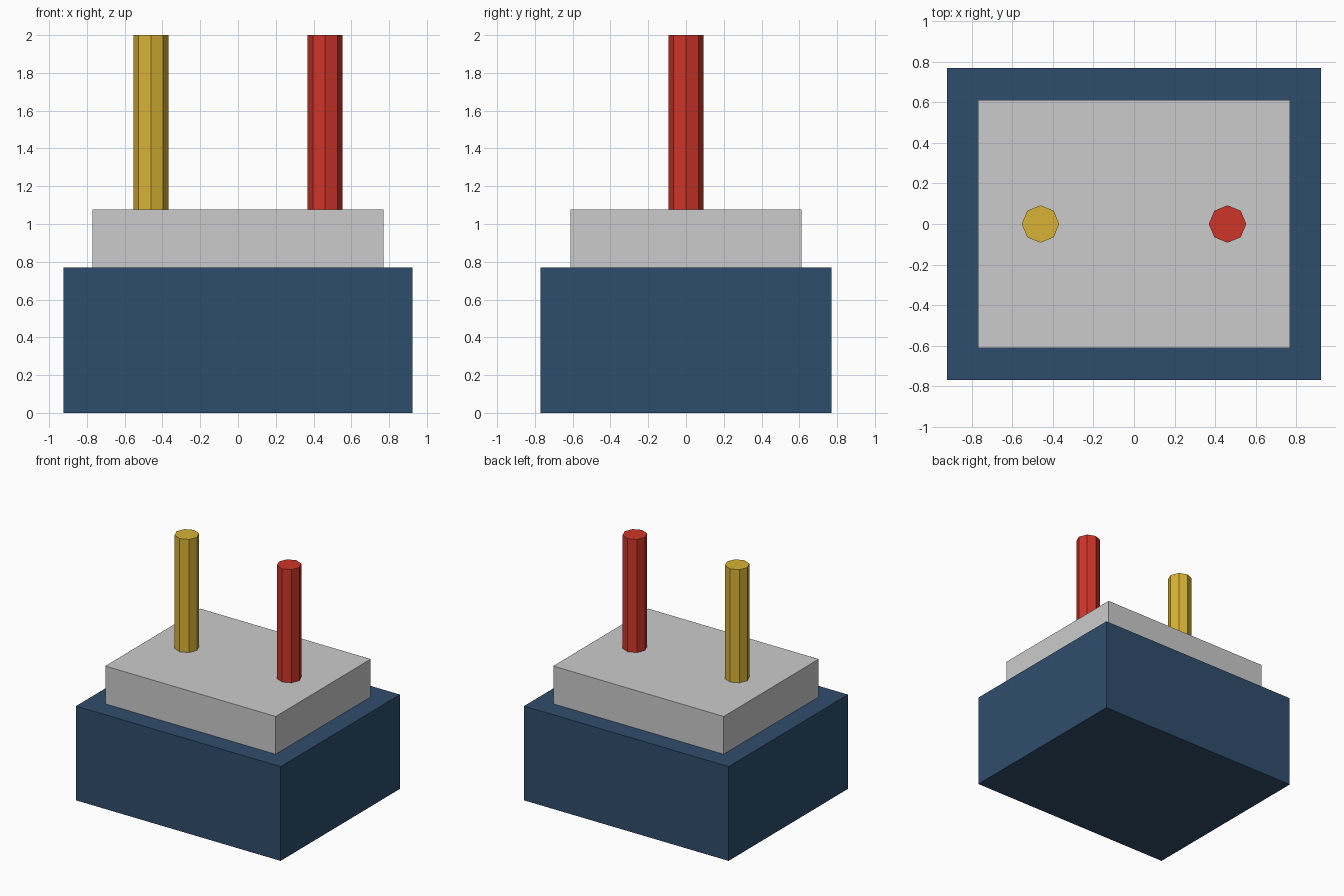
import bpy

if "Cube" in bpy.data.objects:
    bpy.data.objects.remove(bpy.data.objects["Cube"])


def colour(obj, name, rgb):
    mat = bpy.data.materials.new(name)
    mat.diffuse_color = (*rgb, 1.0)
    mat.use_nodes = True
    mat.node_tree.nodes["Principled BSDF"].inputs["Base Color"].default_value = mat.diffuse_color
    obj.data.materials.append(mat)


def box(name, size, z_bottom):
    bpy.ops.mesh.primitive_cube_add(size=1, location=(0, 0, z_bottom + size[2] / 2))
    obj = bpy.context.object
    obj.name = name
    obj.scale = size
    bpy.ops.object.transform_apply(location=False, rotation=False, scale=True)
    return obj


def post(name, x, z_bottom, z_top):
    bpy.ops.mesh.primitive_cylinder_add(
        vertices=8, radius=0.0923, depth=z_top - z_bottom,
        location=(x, 0, (z_bottom + z_top) / 2))
    obj = bpy.context.object
    obj.name = name
    return obj


BASE_TOP = 0.769
LID_TOP = 1.077

# Main body
body = box("case_body", (1.846, 1.538, BASE_TOP), 0)
colour(body, "navy_blue", (0.028, 0.075, 0.15))

# Stepped lid, left grey
box("case_lid", (1.538, 1.225, LID_TOP - BASE_TOP), BASE_TOP)

# Two octagonal posts
for name, x, mat, rgb in (
    ("left_post", -0.4615, "yellow", (0.69, 0.45, 0.035)),
    ("right_post", 0.4615, "red", (0.62, 0.035, 0.022)),
):
    colour(post(name, x, LID_TOP, 2.0), mat, rgb)
